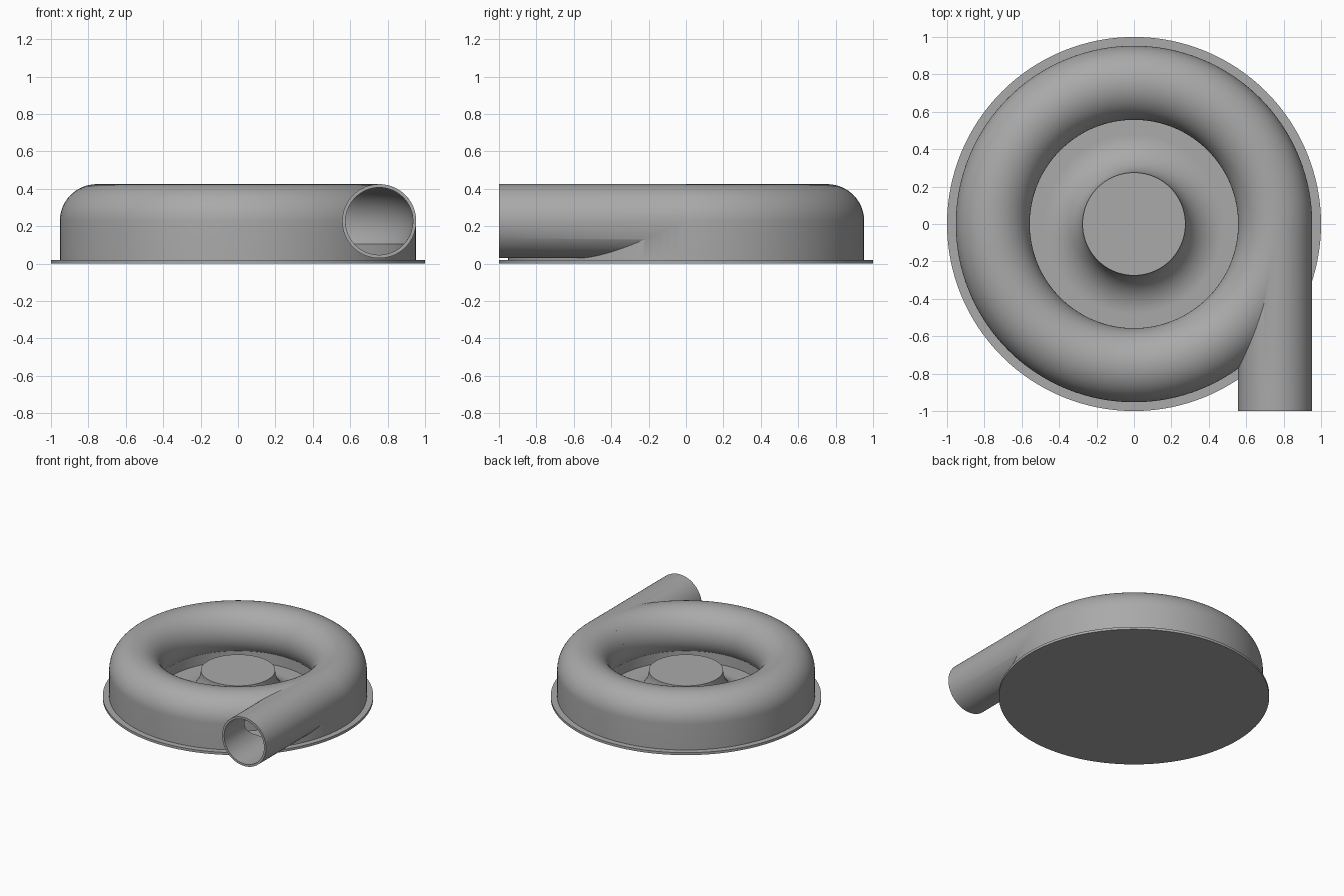
import bpy, bmesh, math
from mathutils import Matrix

cube = bpy.data.objects.get("Cube")
if cube:
    bpy.data.objects.remove(cube, do_unlink=True)

GREY = (0.4, 0.4, 0.4, 1)
grey = bpy.data.materials.new("plain_grey")
grey.use_nodes = True
grey.diffuse_color = GREY
grey.node_tree.nodes["Principled BSDF"].inputs["Base Color"].default_value = GREY

FLOOR = 0.02             # top of the base plate
R, Z = 0.755, 0.227      # centre of the scroll tube section
OUTER, INNER = 0.198, 0.18
CREASE = 0.105           # where the round section turns into straight walls


def finish(name, bm):
    bmesh.ops.recalc_face_normals(bm, faces=bm.faces)
    mesh = bpy.data.meshes.new(name)
    bm.to_mesh(mesh)
    bm.free()
    obj = bpy.data.objects.new(name, mesh)
    bpy.context.collection.objects.link(obj)
    mesh.materials.append(grey)
    return obj


def revolve(name, profile, closed, steps=128):
    """Spin an (r, z) profile around the z axis."""
    bm = bmesh.new()
    verts = [bm.verts.new((r, 0, z)) for r, z in profile]
    pairs = list(zip(verts, verts[1:]))
    if closed:
        pairs.append((verts[-1], verts[0]))
    edges = [bm.edges.new(p) for p in pairs]
    bmesh.ops.spin(bm, geom=verts + edges, cent=(0, 0, 0), axis=(0, 0, 1),
                   angle=math.tau, steps=steps, use_duplicate=False)
    bmesh.ops.remove_doubles(bm, verts=bm.verts, dist=1e-5)
    return finish(name, bm)


def pipe(name, radius, y0, y1):
    """Solid cylinder along y through the tube centre."""
    bm = bmesh.new()
    bmesh.ops.create_cone(bm, cap_ends=True, segments=64, radius1=radius,
                          radius2=radius, depth=y1 - y0)
    turn = Matrix.Rotation(math.pi / 2, 4, 'X')
    bm.transform(Matrix.Translation((R, (y0 + y1) / 2, Z)) @ turn)
    return finish(name, bm)


def arc(cx, cz, radius, a0, a1, n=24):
    return [(cx + radius * math.cos(a0 + (a1 - a0) * i / n),
             cz + radius * math.sin(a0 + (a1 - a0) * i / n)) for i in range(n + 1)]


def boolean(target, cutter, operation):
    mod = target.modifiers.new(operation.lower(), 'BOOLEAN')
    mod.object, mod.operation, mod.solver = cutter, operation, 'EXACT'
    cutter.hide_render = True
    cutter.hide_set(True)


def smooth(obj):
    bpy.ops.object.select_all(action='DESELECT')
    obj.select_set(True)
    bpy.context.view_layer.objects.active = obj
    bpy.ops.object.shade_smooth_by_angle(angle=math.radians(30))


# Base plate with the flared hub rising from it
flare = Z - FLOOR
hub = arc(0.275 + flare, Z, flare, math.pi, 1.5 * math.pi)
base = revolve("base_plate_and_hub",
               [(0, 0), (1, 0), (1, FLOOR)] + hub[::-1] + [(0, Z)], False)

# Scroll housing: round section on straight walls, upright on the outside
drop = math.asin((Z - CREASE) / OUTER)
lip = arc(R, Z, OUTER, 0, math.pi + drop, 40)
housing = revolve("scroll_housing",
                  [(R + OUTER, FLOOR)] + lip + [(lip[-1][0], FLOOR)], True)
outlet = pipe("outlet_tube", OUTER, -1, 0)

# Hollow channel inside the scroll and the outlet
drop = math.asin((Z - CREASE) / INNER)
inside = arc(R, Z, INNER, -drop, math.pi + drop, 40)
channel = revolve("channel_cutter", [(inside[0][0], FLOOR - 0.01)] + inside
                  + [(inside[-1][0], FLOOR - 0.01)], True)
bore = pipe("bore_cutter", INNER, -1.1, 0.001)

boolean(housing, outlet, 'UNION')
boolean(housing, channel, 'DIFFERENCE')
boolean(housing, bore, 'DIFFERENCE')

# Bake the cuts, drop the helpers, then shade
bpy.context.view_layer.update()
cut = bpy.data.meshes.new_from_object(
    housing.evaluated_get(bpy.context.evaluated_depsgraph_get()))
housing.modifiers.clear()
housing.data = cut
for helper in (outlet, channel, bore):
    bpy.data.objects.remove(helper, do_unlink=True)
for obj in (base, housing):
    smooth(obj)
